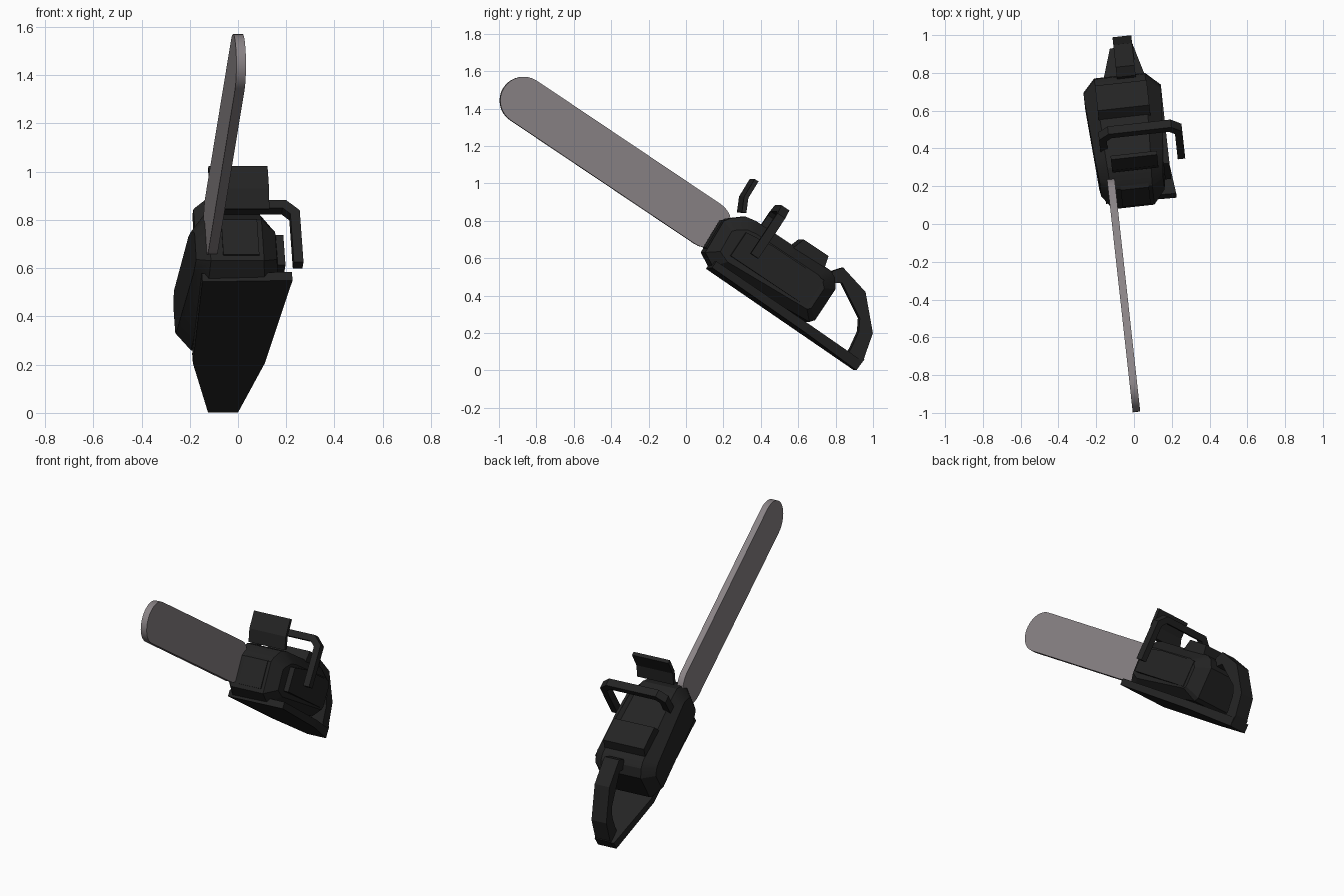
import bpy, bmesh, math
from mathutils import Matrix, Vector

if "Cube" in bpy.data.objects:
    bpy.data.objects.remove(bpy.data.objects["Cube"])

# Local frame: w = sideways (x), u = rearward along the saw (y), v = up (z).
# The whole saw is then pitched nose-up and yawed slightly.
POSE = Matrix.Rotation(math.radians(6.3), 4, 'Z') @ Matrix.Rotation(math.radians(-33.7), 4, 'X')


def material(name, rgb):
    m = bpy.data.materials.new(name)
    m.diffuse_color = (*rgb, 1)
    m.use_nodes = True
    m.node_tree.nodes["Principled BSDF"].inputs["Base Color"].default_value = m.diffuse_color
    return m


BLACK = material("black plastic", (0.017, 0.017, 0.017))
STEEL = material("bar steel", (0.25, 0.225, 0.235))


def loft(name, rings, mat, smooth=None):
    """Skin a list of equal-length closed rings and cap both ends."""
    bm = bmesh.new()
    vs = [[bm.verts.new(p) for p in r] for r in rings]
    n = len(rings[0])
    for a, b in zip(vs, vs[1:]):
        for i in range(n):
            j = (i + 1) % n
            bm.faces.new((a[i], a[j], b[j], b[i]))
    bm.faces.new(vs[0][::-1])
    bm.faces.new(vs[-1])
    bmesh.ops.recalc_face_normals(bm, faces=bm.faces)
    bm.transform(POSE)
    me = bpy.data.meshes.new(name)
    bm.to_mesh(me)
    bm.free()
    me.materials.append(mat)
    ob = bpy.data.objects.new(name, me)
    bpy.context.collection.objects.link(ob)
    if smooth:
        bpy.ops.object.select_all(action='DESELECT')
        ob.select_set(True)
        bpy.context.view_layer.objects.active = ob
        bpy.ops.object.shade_smooth_by_angle(angle=math.radians(smooth))
    return ob


def side_prism(name, profile, w0, w1, mat=BLACK, smooth=None):
    """Extrude a (u, v) side profile across the width."""
    return loft(name, [[(w, u, v) for u, v in profile] for w in (w0, w1)], mat, smooth)


def stroke(path, width):
    """Outline of an open polyline with mitred corners."""
    p = [Vector(q) for q in path]
    left, right = [], []
    for i, q in enumerate(p):
        d0 = (q - p[i - 1]).normalized() if i else (p[1] - q).normalized()
        d1 = (p[i + 1] - q).normalized() if i < len(p) - 1 else d0
        n0, n1 = Vector((-d0.y, d0.x)), Vector((-d1.y, d1.x))
        m = (n0 + n1).normalized()
        off = m * (width / 2 / m.dot(n0))
        left.append(q + off)
        right.append(q - off)
    return [tuple(q) for q in left + right[::-1]]


# guide bar: a capsule plate
R, VC = 0.127, 0.7215
bar = []
for centre, start in ((-0.33, -90), (-1.519, 90)):
    for k in range(17):
        a = math.radians(start + 180 * k / 16)
        bar.append((centre + R * math.cos(a), VC + R * math.sin(a)))
side_prism("guide_bar", bar, -0.116, -0.076, STEEL, 30)

# engine body: side profile, inset towards both flanks, narrower at the nose
profile = [(-.275, .575), (-.285, .77), (-.265, .80), (-.2, .855), (-.14, .866),
           (.335, .868), (.376, .85), (.415, .80), (.415, .60), (.395, .575), (-.2, .535)]


def body_ring(w, inset):
    ring = []
    for u, v in profile:
        taper = 0.82 + 0.18 * min(1, max(0, (u + .28) / .4))
        ring.append((w * taper, .07 + (u - .07) * (1 - inset / .35),
                     .70 + (v - .70) * (1 - inset / .165)))
    return ring


loft("engine_body", [body_ring(-.19, .06), body_ring(-.125, 0),
                     body_ring(.145, 0), body_ring(.22, .06)], BLACK, 25)

# front panel and side cover
side_prism("front_panel", [(-.27, .60), (-.284, .60), (-.291, .77), (-.27, .79)], -.05, .10)
side_prism("side_cover", [(-.16, .63), (-.16, .78), (.0, .80), (.33, .80), (.33, .63)], .19, .222)

# air filter cover on top
side_prism("filter_cover", [(.10, .85), (.125, .925), (.285, .925), (.305, .85)], -.125, .15)

# base plate with a tapering tail
base = [(-.135, -.20), (.24, -.21), (.18, .40), (.10, .752), (-.025, .752), (-.12, .40)]
loft("base_plate", [[(w, u, .520 - max(0, (u - .2)) * .03) for w, u in base],
                    [(w, u, .562) for w, u in base]], BLACK)
side_prism("tail_lip", [(.665, .52), (.665, .577), (.757, .577), (.753, .505)], -.005, .098)

# rear grip
side_prism("rear_grip", [(.355, .877), (.39, .921), (.562, .879), (.717, .718), (.752, .58),
                         (.745, .54), (.672, .54), (.649, .685), (.614, .746), (.43, .85),
                         (.385, .82), (.355, .83)], -.005, .095)

# front hoop handle
hoop = stroke([(.288, .695), (.288, .945), (.245, .985), (-.075, .985), (-.115, .95), (-.115, .80)], .04)
loft("front_handle", [[(w, u, v) for w, v in hoop] for u in (-.085, -.035)], BLACK)

# hand guard
side_prism("hand_guard", stroke([(-.223, .866), (-.259, .94), (-.263, 1.047)], .024), -.084, .162)
